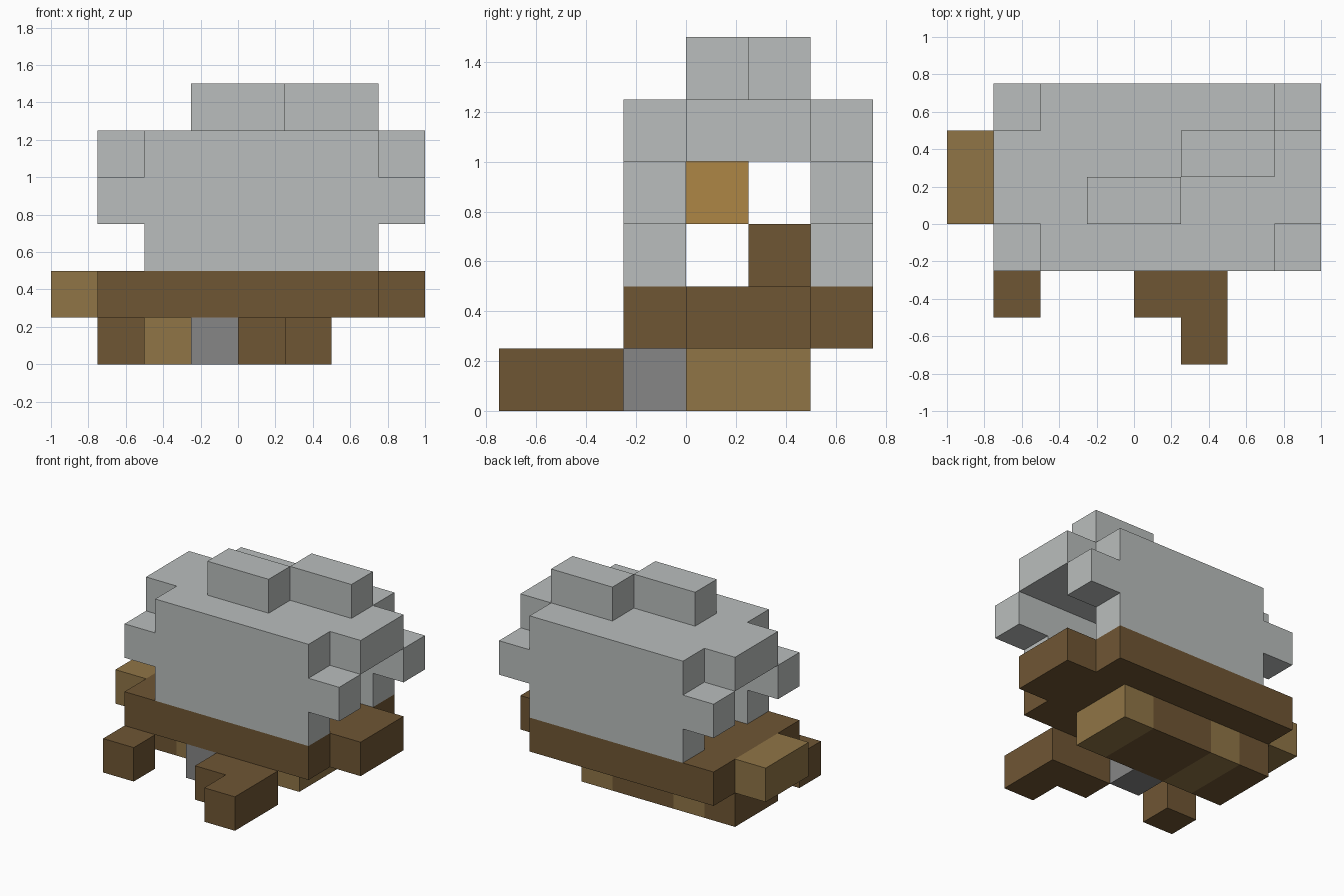
import bpy
import bmesh
from mathutils import Vector

cube = bpy.data.objects.get("Cube")
if cube:
    bpy.data.objects.remove(cube, do_unlink=True)

CELL = 0.25
ORIGIN = Vector((-1, -0.75, 0))


def material(name, rgb):
    mat = bpy.data.materials.new(name)
    mat.use_nodes = True
    color = (*rgb, 1)
    mat.diffuse_color = color
    bsdf = next(n for n in mat.node_tree.nodes if n.type == 'BSDF_PRINCIPLED')
    bsdf.inputs["Base Color"].default_value = color
    bsdf.inputs["Roughness"].default_value = 0.9
    return mat


MATS = {
    "pale": material("pale grey", (0.49, 0.515, 0.508)),
    "dark": material("dark wood", (0.159, 0.093, 0.034)),
    "light": material("light wood", (0.279, 0.178, 0.061)),
    "amber": material("amber wood", (0.423, 0.238, 0.06)),
    "stone": material("stone grey", (0.238, 0.238, 0.238)),
}


def block(x, y, z):
    """All cells in half-open index ranges along each axis."""
    return [(i, j, k) for i in range(*x) for j in range(*y) for k in range(*z)]


FRONT, MIDDLE, BACK = (2, 3), (3, 5), (5, 6)

parts = {
    # ground layer
    "left_step": ("dark", block((5, 6), (0, 2), (0, 1)) + block((4, 5), (1, 2), (0, 1))),
    "right_step": ("dark", block((1, 2), (1, 2), (0, 1))),
    "stone_foot": ("stone", block((3, 4), FRONT, (0, 1))),
    "plinth_dark": ("dark", block((1, 2), MIDDLE, (0, 1)) + block((3, 5), MIDDLE, (0, 1))),
    "plinth_light": ("light", block((2, 3), MIDDLE, (0, 1)) + block((5, 6), MIDDLE, (0, 1))),
    # floor slab and its end beam
    "floor": ("dark", block((1, 7), (2, 6), (1, 2)) + block((7, 8), MIDDLE, (1, 2))),
    "end_beam": ("light", block((0, 1), MIDDLE, (1, 2))),
    # roof with raised caps
    "roof": ("pale", block((2, 7), (2, 6), (4, 5)) + block((1, 2), MIDDLE, (4, 5))
             + block((7, 8), MIDDLE, (4, 5))),
    "roof_caps": ("pale", block((3, 5), (3, 4), (5, 6)) + block((5, 7), (4, 5), (5, 6))),
    # contents of the open passage
    "stool": ("dark", block((4, 5), (4, 5), (2, 3))),
    "hanging_lamp": ("amber", block((4, 5), (3, 4), (3, 4))),
}
# walls, wider at the upper course
for side, depth in (("front", FRONT), ("back", BACK)):
    parts[side + "_wall"] = ("pale", block((2, 7), depth, (2, 3)) + block((1, 8), depth, (3, 4)))

filled = {c for _, cells in parts.values() for c in cells}


def build(name, mat, cells):
    """Outer skin of the cells, merged into large flat faces."""
    bm = bmesh.new()
    for cell in cells:
        for axis in range(3):
            for sign in (-1, 1):
                near = list(cell)
                near[axis] += sign
                if tuple(near) in filled:
                    continue
                normal, u = Vector(), Vector()
                normal[axis] = sign
                u[(axis + 1) % 3] = 1
                v = normal.cross(u)
                mid = Vector(cell) + Vector((0.5, 0.5, 0.5)) + normal / 2
                corners = [mid + (u * a + v * b) / 2
                           for a, b in ((-1, -1), (1, -1), (1, 1), (-1, 1))]
                bm.faces.new([bm.verts.new(ORIGIN + p * CELL) for p in corners])
    bmesh.ops.remove_doubles(bm, verts=bm.verts, dist=0.001)
    bmesh.ops.dissolve_limit(bm, angle_limit=0.01, verts=bm.verts, edges=bm.edges)
    mesh = bpy.data.meshes.new(name)
    bm.to_mesh(mesh)
    bm.free()
    mesh.materials.append(MATS[mat])
    bpy.context.scene.collection.objects.link(bpy.data.objects.new(name, mesh))


for name, (mat, cells) in parts.items():
    build(name, mat, cells)
